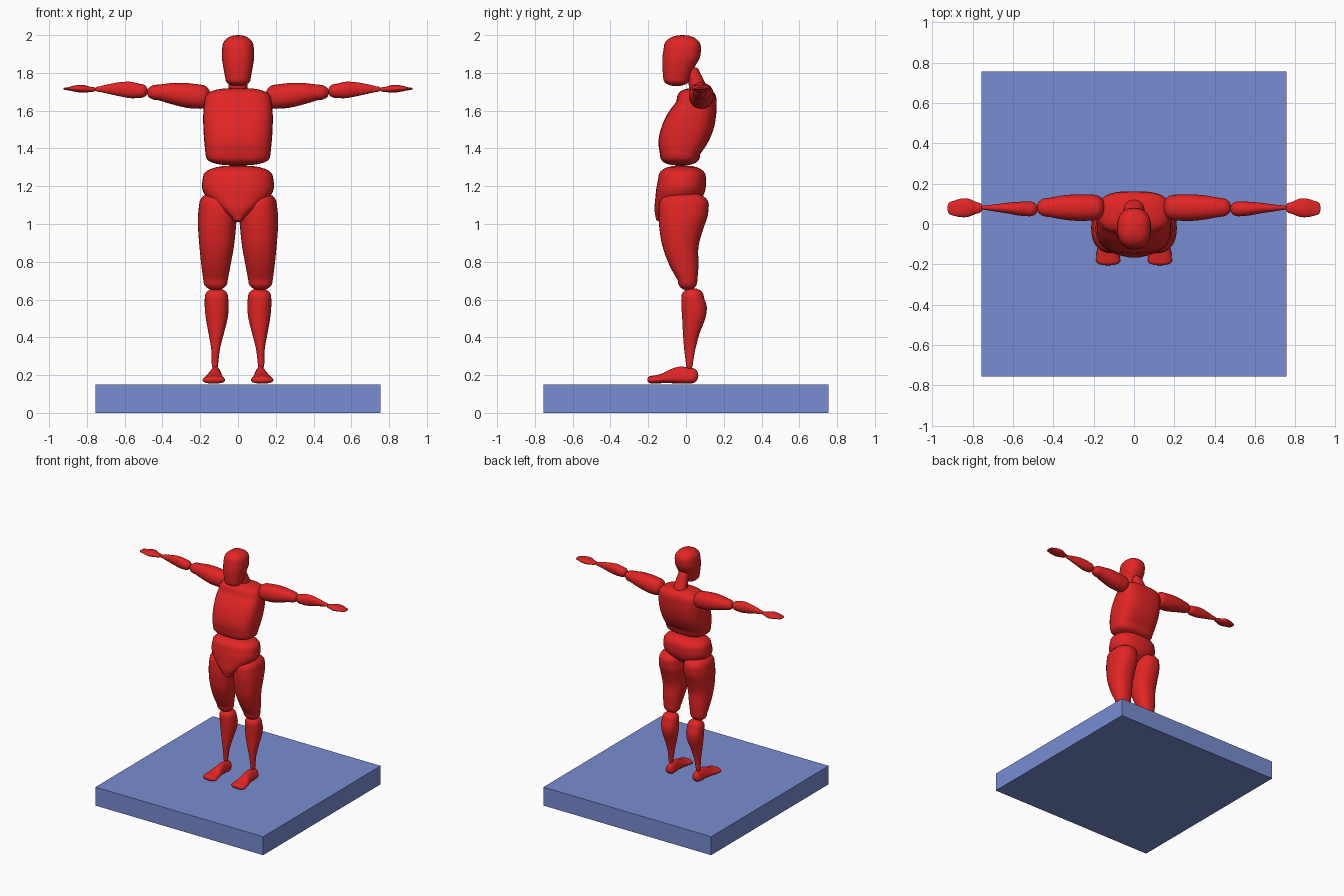
import bpy, bmesh, math
from mathutils import Vector

if "Cube" in bpy.data.objects:
    bpy.data.objects.remove(bpy.data.objects["Cube"])


def material(name, rgb):
    m = bpy.data.materials.new(name)
    m.diffuse_color = (*rgb, 1)
    m.use_nodes = True
    m.node_tree.nodes["Principled BSDF"].inputs["Base Color"].default_value = m.diffuse_color
    return m


RED = material("red", (0.76, 0.018, 0.018))
BLUE = material("blue", (0.19, 0.265, 0.64))


def spline(p0, p1, p2, p3, u):
    # Catmull-Rom on tuples, non-uniform tangents along the first entry
    out = [p1[0] + (p2[0] - p1[0]) * u]
    h = p2[0] - p1[0]
    for a, b, c, d in zip(p0[1:], p1[1:], p2[1:], p3[1:]):
        m1 = (c - a) / (p2[0] - p0[0]) * h
        m2 = (d - b) / (p3[0] - p1[0]) * h
        out.append((2*u**3 - 3*u*u + 1) * b + (u**3 - 2*u*u + u) * m1
                   + (3*u*u - 2*u**3) * c + (u**3 - u*u) * m2)
    return out


def spow(v, e):
    return math.copysign(abs(v) ** e, v)


def loft(name, axis, bands, caps, power=2.2, mirror=False, sides=32, steps=5, round_end=2.2):
    """Rounded body along an axis; each band is (t, lo_a, hi_a, lo_b, hi_b)."""
    n = len(bands)
    ext = ([tuple(2*a - b for a, b in zip(bands[0], bands[1]))] + bands
           + [tuple(2*a - b for a, b in zip(bands[-1], bands[-2]))])
    core = []
    for i in range(n - 1):
        core += [spline(*ext[i:i + 4], k / steps) for k in range(steps)]
    core.append(list(bands[-1]))

    def cap(band, length):
        rows = []
        for k in range(1, 7):
            a = math.pi / 2 * k / 6.3
            s = math.cos(a) ** (2 / round_end)
            t, la, ha, lb, hb = band
            ca, cb, ra, rb = (la+ha)/2, (lb+hb)/2, (ha-la)/2*s, (hb-lb)/2*s
            rows.append([t + length * math.sin(a) ** (2 / round_end),
                         ca-ra, ca+ra, cb-rb, cb+rb])
        return rows

    rows = cap(core[0], -caps[0])[::-1] + core + cap(core[-1], caps[1])
    bm = bmesh.new()
    rings = []
    for t, la, ha, lb, hb in rows:
        ring = []
        for j in range(sides):
            w = 2 * math.pi * j / sides
            a = (la+ha)/2 + (ha-la)/2 * spow(math.cos(w), 2 / power)
            b = (lb+hb)/2 + (hb-lb)/2 * spow(math.sin(w), 2 / power)
            co = {"x": (t, a, b), "y": (a, t, b), "z": (a, b, t)}[axis]
            ring.append(bm.verts.new(co))
        rings.append(ring)
    for r0, r1 in zip(rings, rings[1:]):
        for j in range(sides):
            k = (j + 1) % sides
            bm.faces.new((r0[j], r0[k], r1[k], r1[j]))
    bm.faces.new(rings[0][::-1])
    bm.faces.new(rings[-1])
    bmesh.ops.recalc_face_normals(bm, faces=bm.faces)
    for f in bm.faces:
        f.smooth = True
    me = bpy.data.meshes.new(name)
    bm.to_mesh(me)
    bm.free()
    me.materials.append(RED)
    ob = bpy.data.objects.new(name, me)
    bpy.context.collection.objects.link(ob)
    if mirror:
        ob.modifiers.new("mirror", "MIRROR").use_mirror_merge = False
    return ob


# Square base plate
bpy.ops.mesh.primitive_cube_add(size=1, location=(0, 0, 0.075))
base = bpy.context.object
base.name = "base_plate"
base.scale = (1.51, 1.51, 0.15)
base.data.materials.append(BLUE)

# Head and neck
loft("head", "z", [(1.77, -.067, .067, -.12, .02), (1.83, -.078, .078, -.125, .045),
                   (1.88, -.085, .085, -.125, .073), (1.93, -.084, .084, -.118, .08)],
     (.04, .07), 2.4)
loft("neck", "z", [(1.66, -.055, .055, .03, .13), (1.71, -.052, .052, .02, .12),
                   (1.76, -.047, .047, .01, .095), (1.81, -.04, .04, 0, .07)], (.02, .02))

# Torso and pelvis
loft("torso", "z", [(1.37, -.172, .172, -.138, .075), (1.43, -.178, .178, -.146, .115),
                    (1.5, -.183, .183, -.134, .145), (1.58, -.184, .184, -.1, .16),
                    (1.65, -.178, .178, -.05, .162)], (.06, .07), 3.0, round_end=2.7)
loft("pelvis", "z", [(1.03, -.03, .03, -.16, -.06), (1.08, -.095, .095, -.167, .02),
                     (1.14, -.165, .165, -.162, .085), (1.19, -.19, .19, -.157, .104),
                     (1.24, -.187, .187, -.147, .106)], (.02, .07), 2.4, round_end=2.5)

# Legs
loft("thighs", "z", [(.70, .055, .183, -.043, .06), (.78, .04, .194, -.087, .066),
                     (.88, .022, .204, -.124, .066), (.97, .012, .211, -.14, .09),
                     (1.04, .008, .212, -.145, .114), (1.1, .015, .206, -.143, .121)],
     (.05, .07), 2.3, True)
loft("shins", "z", [(.26, .105, .139, 0, .036), (.34, .095, .142, -.01, .05),
                    (.42, .075, .156, -.016, .072), (.5, .055, .17, -.02, .102),
                    (.56, .05, .176, -.024, .11), (.61, .052, .176, -.025, .095)],
     (.03, .05), 2.2, True)
feet = loft("feet", "y", [(-.18, .073, .183, .155, .196), (-.13, .078, .179, .157, .207),
                          (-.08, .085, .168, .157, .232), (-.03, .088, .16, .156, .245),
                          (.02, .085, .158, .155, .24)], (.025, .045), 2.4, True)
# Narrow the instep toward the ankle
for v in feet.data.vertices:
    k = max(0, (v.co.z - .175) / .07)
    v.co.x = .127 + (v.co.x - .127) * (1.1 - .5 * min(k, 1)) - .007 * k

# Arms
loft("upper_arms", "x", [(.2, .018, .145, 1.61, 1.738), (.27, .015, .147, 1.615, 1.746),
                         (.35, .022, .142, 1.634, 1.746), (.42, .035, .13, 1.655, 1.738)],
     (.055, .062), 2.2, True)
loft("forearms", "x", [(.52, .038, .112, 1.667, 1.742), (.57, .042, .11, 1.666, 1.753),
                       (.63, .053, .105, 1.677, 1.75), (.69, .062, .097, 1.69, 1.739),
                       (.73, .069, .093, 1.699, 1.729)], (.042, .027), 2.1, True)
loft("hands", "x", [(.78, .052, .108, 1.699, 1.726), (.82, .036, .125, 1.695, 1.736),
                    (.86, .034, .125, 1.7, 1.734), (.9, .043, .113, 1.708, 1.724)],
     (.03, .025), 2.1, True)
